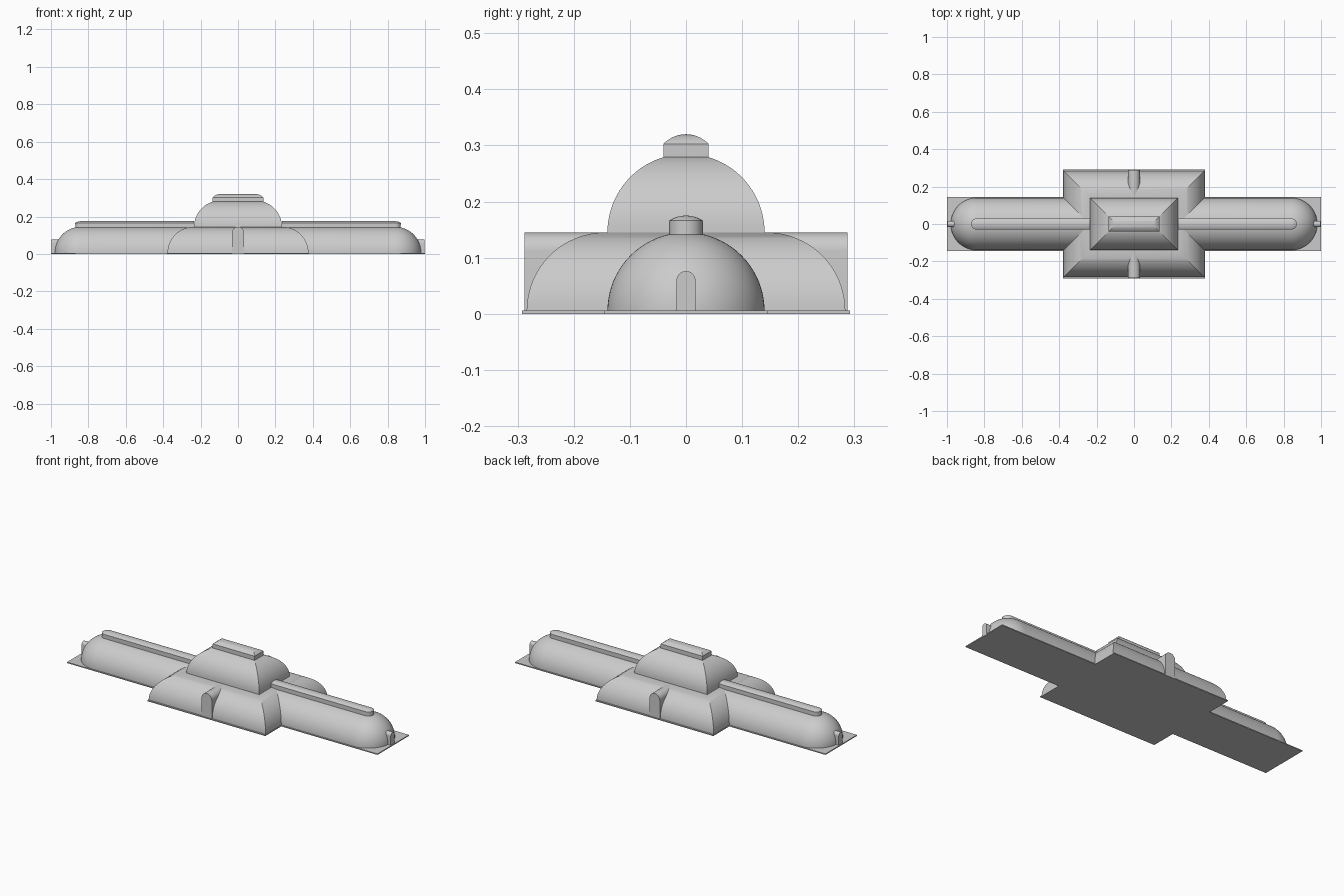
import bpy, bmesh
from math import sin, cos, pi, radians

if "Cube" in bpy.data.objects:
    bpy.data.objects.remove(bpy.data.objects["Cube"])


def loft(name, rings, mirror=None):
    """Skin a list of closed rings, cap both ends, optionally mirror on an axis."""
    bm = bmesh.new()
    rows = [[bm.verts.new(p) for p in ring] for ring in rings]
    n = len(rows[0])
    for a, b in zip(rows, rows[1:]):
        for i in range(n):
            j = (i + 1) % n
            bm.faces.new((a[i], a[j], b[j], b[i]))
    bm.faces.new(rows[0])
    bm.faces.new(rows[-1])
    bmesh.ops.remove_doubles(bm, verts=bm.verts, dist=0.00005)
    bmesh.ops.recalc_face_normals(bm, faces=bm.faces)
    me = bpy.data.meshes.new(name)
    bm.to_mesh(me)
    bm.free()
    ob = bpy.data.objects.new(name, me)
    bpy.context.collection.objects.link(ob)
    if mirror is not None:
        m = ob.modifiers.new("mirror", 'MIRROR')
        m.use_axis = [i == mirror for i in range(3)]
        m.use_mirror_merge = False
    bpy.ops.object.select_all(action='DESELECT')
    ob.select_set(True)
    bpy.context.view_layer.objects.active = ob
    bpy.ops.object.shade_smooth_by_angle(angle=radians(25))
    return ob


def rect(x, y, z):
    return [(x, y, z), (-x, y, z), (-x, -y, z), (x, -y, z)]


def vault(name, x, y, z, r, end=pi / 2, steps=16):
    """Rectangular vault whose four sides curve inward on a circular arc."""
    rings = []
    for i in range(steps + 1):
        a = end * i / steps
        d = r * (1 - cos(a))
        rings.append(rect(x - d, y - d, z + r * sin(a)))
    return loft(name, rings)


def arch(w, top, z0=0.004, n=16):
    """Round-headed doorway outline as (across, up) points."""
    return [(w, z0)] + [(w * cos(pi * i / n), top - w + w * sin(pi * i / n))
                        for i in range(n + 1)] + [(-w, z0)]


# cross-shaped base plate
quarter = [(1, 0.145), (0.38, 0.145), (0.38, 0.292)]
plan = (quarter + [(-x, y) for x, y in reversed(quarter)]
        + [(-x, -y) for x, y in quarter] + [(x, -y) for x, y in reversed(quarter)])
loft("base_plate", [[(x, y, z) for x, y in plan] for z in (0, 0.006)])

# central hall in two vaulted tiers
vault("lower_hall", 0.377, 0.284, 0.005, 0.14)
vault("upper_hall", 0.235, 0.14, 0.145, 0.14, end=radians(74))

# roof lantern: upright sides with a shallow hipped cap
rings = [rect(0.135, 0.04, 0.27)]
R = (0.04 ** 2 + 0.017 ** 2) / (2 * 0.017)
for i in range(9):
    d = 0.04 * i / 8
    rings.append(rect(0.135 - d, 0.04 - d,
                      0.32 - R + (R * R - (0.04 - d) ** 2) ** 0.5))
loft("roof_lantern", rings)

# barrel wings with rounded ends
R = 0.14
sections = [(0.235, R)] + [(0.84 + R * sin(pi / 2 * i / 20), R * cos(pi / 2 * i / 20))
                           for i in range(21)]
loft("wing", [[(x, r * cos(pi * k / 40), 0.005 + r * sin(pi * k / 40)) for k in range(41)]
              for x, r in sections], mirror=0)


# raised ridge along each wing
def stadium(r, z, n=16):
    return ([(0.235, -r, z)]
            + [(0.84 + r * cos(pi * (i / n - 0.5)), r * sin(pi * (i / n - 0.5)), z)
               for i in range(n + 1)] + [(0.235, r, z)])


R = (0.03 ** 2 + 0.009 ** 2) / (2 * 0.009)
levels = [(0.03, 0.135)]
for i in range(7):
    r = 0.03 * (1 - i / 6) + 0.0002
    levels.append((r, 0.175 - R + (R * R - r * r) ** 0.5))
loft("wing_ridge", [stadium(r, z) for r, z in levels], mirror=0)

# arched entrances: front and back, and one at each wing tip
loft("hall_entrance", [[(u, y, z) for u, z in arch(0.033, 0.145)]
                       for y in (-0.145, -0.288)], mirror=1)
loft("wing_entrance", [[(x, u, z) for u, z in arch(0.017, 0.076)]
                       for x in (0.94, 0.996)], mirror=0)
